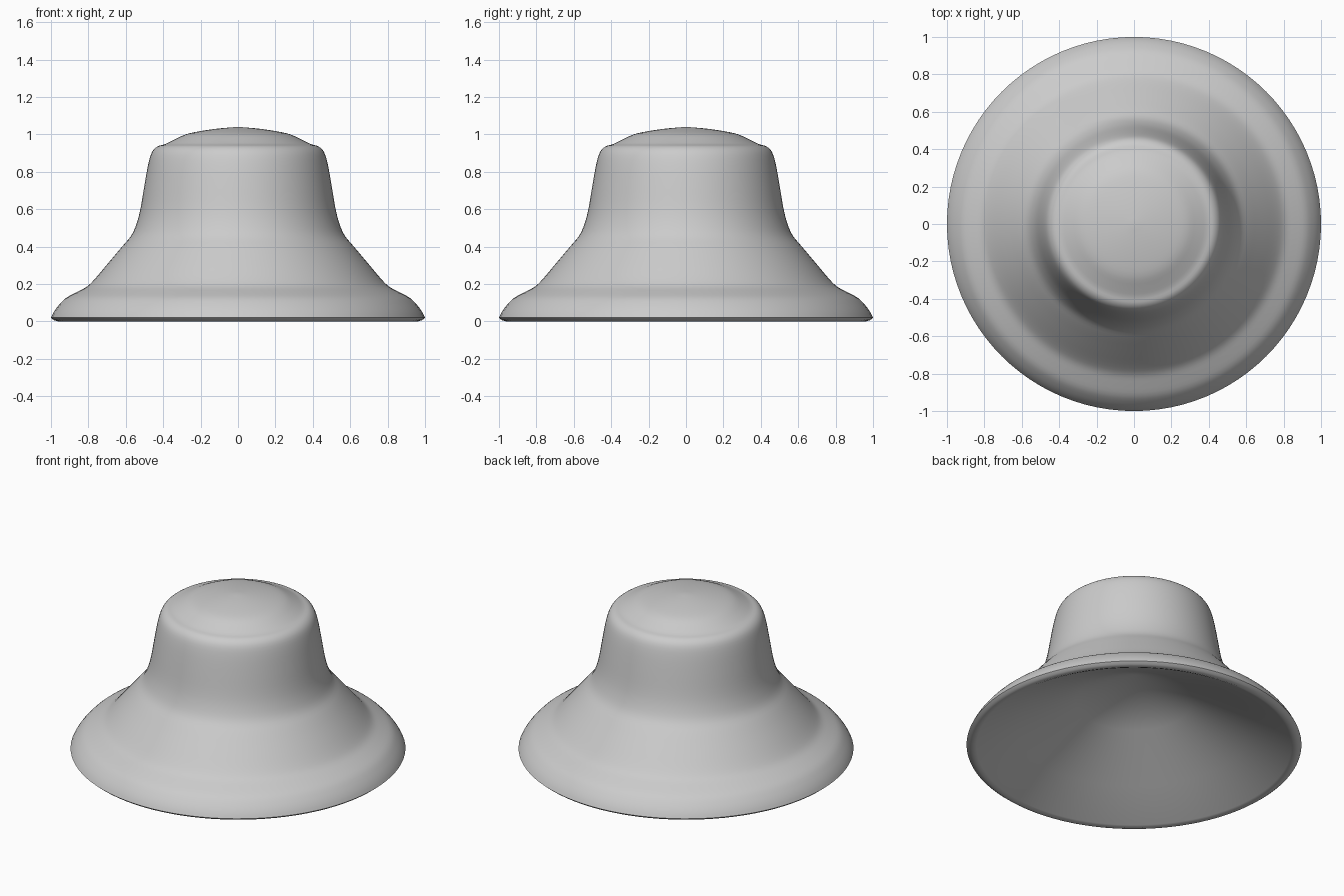
import bpy
import bmesh
import math
from mathutils import Vector

cube = bpy.data.objects.get("Cube")
if cube:
    bpy.data.objects.remove(cube, do_unlink=True)

SEGMENTS = 96


def smooth_path(points, steps=3):
    """Catmull-Rom curve through (radius, height) points."""
    pts = [Vector(p) for p in points]
    pts = [2 * pts[0] - pts[1]] + pts + [2 * pts[-1] - pts[-2]]
    path = []
    for a, b, c, d in zip(pts, pts[1:], pts[2:], pts[3:]):
        for i in range(steps):
            t = i / steps
            path.append(0.5 * (2 * b + (c - a) * t
                               + (2 * a - 5 * b + 4 * c - d) * t ** 2
                               + (3 * b - a - 3 * c + d) * t ** 3))
    return path + [pts[-2]]


def lathe(name, profile):
    """Revolve a profile around the z axis."""
    bm = bmesh.new()
    verts = [bm.verts.new((r, 0, z)) for r, z in profile]
    edges = [bm.edges.new(pair) for pair in zip(verts, verts[1:])]
    bmesh.ops.spin(bm, geom=verts + edges, cent=(0, 0, 0), axis=(0, 0, 1),
                   angle=math.tau, steps=SEGMENTS, use_duplicate=False)
    bmesh.ops.remove_doubles(bm, verts=bm.verts, dist=0.0005)
    bmesh.ops.recalc_face_normals(bm, faces=bm.faces)
    mesh = bpy.data.meshes.new(name)
    bm.to_mesh(mesh)
    bm.free()
    obj = bpy.data.objects.new(name, mesh)
    bpy.context.collection.objects.link(obj)
    bpy.ops.object.select_all(action="DESELECT")
    obj.select_set(True)
    bpy.context.view_layer.objects.active = obj
    bpy.ops.object.shade_smooth_by_angle(angle=math.radians(40))
    return obj


# Crown, flared brim and rolled edge
outside = smooth_path([
    (0, 1.04), (0.1, 1.032), (0.2, 1.018), (0.28, 1.0), (0.34, 0.972),
    (0.39, 0.948), (0.43, 0.936), (0.46, 0.905), (0.48, 0.84),
    (0.5, 0.73), (0.52, 0.61), (0.54, 0.53), (0.57, 0.46), (0.62, 0.4),
    (0.7, 0.305), (0.77, 0.222), (0.81, 0.185), (0.86, 0.158),
    (0.92, 0.125), (0.96, 0.085), (0.985, 0.05), (1.0, 0.02),
])

# Thin underside lip and conical hollow
underside = [(0.985, 0.007), (0.96, 0), (0.94, 0.008), (0.7, 0.135),
             (0.35, 0.32), (0, 0.5)]

lathe("hat", [tuple(p) for p in outside] + underside)
